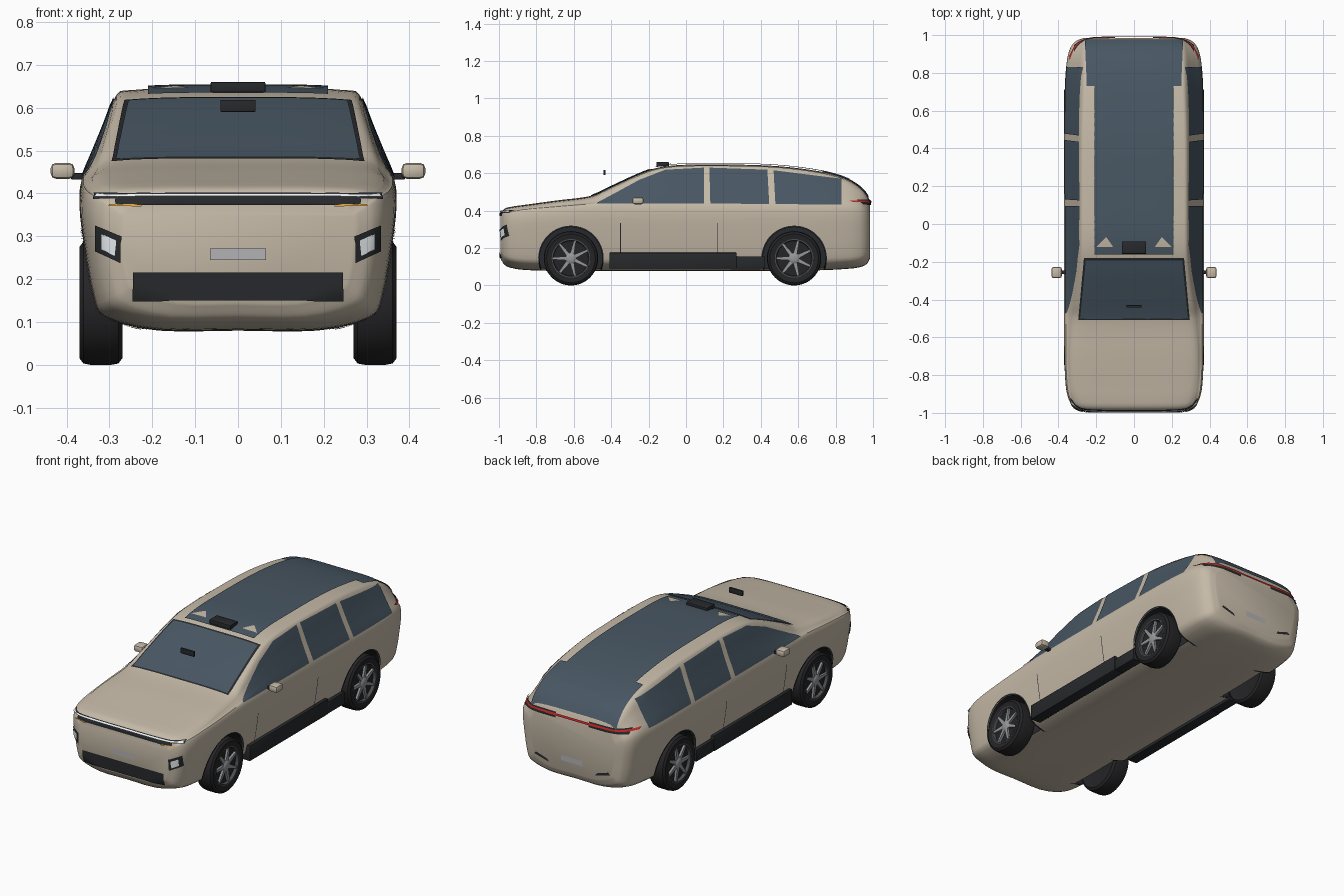
import bpy, bmesh, math
from mathutils import Vector, Matrix
from mathutils.bvhtree import BVHTree

if "Cube" in bpy.data.objects:
    bpy.data.objects.remove(bpy.data.objects["Cube"])


def material(name, r, g, b):
    m = bpy.data.materials.new(name)
    m.diffuse_color = (r, g, b, 1)
    m.use_nodes = True
    m.node_tree.nodes["Principled BSDF"].inputs["Base Color"].default_value = m.diffuse_color
    return m


PAINT = material("paint", .56, .49, .39)
BLACK = material("black_trim", .02, .022, .025)
GLASS = material("glass", .065, .095, .125)
TYRE = material("tyre", .018, .018, .02)
RIM = material("rim_dark", .07, .075, .08)
ALLOY = material("alloy", .3, .31, .32)
PLATE = material("plate", .45, .45, .47)
WHITE = material("white_lamp", .85, .88, .9)
RED = material("red_lamp", .6, .02, .02)
AMBER = material("amber_lamp", .8, .4, .05)


def finish(name, bm, mats, angle=35):
    me = bpy.data.meshes.new(name)
    bm.to_mesh(me)
    bm.free()
    for m in mats:
        me.materials.append(m)
    ob = bpy.data.objects.new(name, me)
    bpy.context.collection.objects.link(ob)
    smooth(ob, angle)
    return ob


def smooth(ob, angle=35):
    bpy.ops.object.select_all(action='DESELECT')
    ob.select_set(True)
    bpy.context.view_layer.objects.active = ob
    bpy.ops.object.shade_smooth_by_angle(angle=math.radians(angle))


def loft(bm, rings, caps=True):
    vs = [[bm.verts.new(p) for p in r] for r in rings]
    n = len(vs[0])
    for a, b in zip(vs, vs[1:]):
        for i in range(n):
            bm.faces.new((a[i], a[(i + 1) % n], b[(i + 1) % n], b[i]))
    if caps:
        bm.faces.new(vs[0])
        bm.faces.new(vs[-1])
    bmesh.ops.recalc_face_normals(bm, faces=bm.faces)


def spline(ts, rows, sub):
    """Smooth curve through rows of values given at parameters ts."""
    last = len(ts) - 1

    def tan(i, k):
        a, b = max(i - 1, 0), min(i + 1, last)
        return (rows[b][k] - rows[a][k]) / (ts[b] - ts[a])
    out = []
    for i in range(last):
        h = ts[i + 1] - ts[i]
        for j in range(sub + (i == last - 1)):
            t = j / sub
            out.append([(2*t**3 - 3*t*t + 1) * rows[i][k] + (t**3 - 2*t*t + t) * h * tan(i, k)
                        + (3*t*t - 2*t**3) * rows[i + 1][k] + (t**3 - t*t) * h * tan(i + 1, k)
                        for k in range(len(rows[0]))])
    return out


# Body stations: y, underside z, top z, half width, belt z, roof half width
STATIONS = [
    (-.992, .145, .385, .275, .345, .25), (-.97, .112, .41, .318, .375, .29),
    (-.93, .095, .421, .345, .39, .315), (-.86, .085, .431, .361, .402, .33),
    (-.7, .08, .453, .369, .415, .335), (-.5, .08, .480, .37, .43, .32),
    (-.42, .08, .517, .37, .432, .312), (-.2, .08, .615, .37, .432, .286),
    (-.08, .08, .640, .37, .432, .283), (.1, .08, .646, .37, .432, .283),
    (.45, .08, .640, .37, .432, .282), (.7, .083, .612, .367, .43, .275),
    (.85, .09, .573, .357, .428, .27), (.93, .10, .526, .338, .42, .262),
    (.97, .12, .480, .305, .40, .25), (.985, .15, .445, .265, .38, .22)]


def section(y, zb, zt, w, zs, wt):
    h, zr = zs - zb, zt - .015
    half = [(0, zb), (.5*w, zb), (.84*w, zb + .03), (.92*w, zb + .25*h), (.975*w, zb + .6*h),
            (w, zb + .85*h), (.985*w, zs)]
    half += [(.985*w + (wt - .985*w) * t, zs + (zr - zs) * t) for t in (.33, .67, 1)]
    half += [(wt - .035, zt - .005), (.5*wt, zt), (0, zt)]
    pts = spline(range(len(half)), half, 3)
    return [(x, y, z) for x, z in pts] + [(-x, y, z) for x, z in pts[-2:0:-1]]


bm = bmesh.new()
loft(bm, [section(*s) for s in spline([s[0] for s in STATIONS], STATIONS, 5)])
BODY = BVHTree.FromBMesh(bm)
body = finish("body", bm, [PAINT, BLACK])

# Wheel wells cut into the body
AXLES = (-.615, .578)
bm = bmesh.new()
for y in AXLES:
    for s in (-1, 1):
        bmesh.ops.create_cone(bm, cap_ends=True, segments=56, radius1=.167, radius2=.167, depth=.3,
                              matrix=Matrix.Translation((s * .4, y, .145)) @ Matrix.Rotation(math.pi / 2, 4, 'Y'))
for f in bm.faces:
    f.material_index = 1
cutter = finish("wheel_well_cutter", bm, [PAINT, BLACK])
mod = body.modifiers.new("wells", 'BOOLEAN')
mod.object, mod.operation, mod.solver = cutter, 'DIFFERENCE', 'EXACT'
bpy.context.view_layer.objects.active = body
bpy.ops.object.modifier_apply(modifier=mod.name)
bpy.data.objects.remove(cutter)
smooth(body, 35)

# Panels projected on the body: side (y,z), front (x,z), rear (x,z), top (x,y)
VIEWS = {'side': (lambda a, b: (2, a, b), (-1, 0, 0)), 'front': (lambda a, b: (a, -2, b), (0, 1, 0)),
         'rear': (lambda a, b: (a, 2, b), (0, -1, 0)), 'top': (lambda a, b: (a, b, 2), (0, 0, -1))}


def panel(name, view, lo, hi, mat, off=.004, mirror=False, seg=8, rows=8):
    place, d = VIEWS[view]
    d = Vector(d)

    def fine(line):
        out = [Vector(line[0])]
        for a, b in zip(line, line[1:]):
            out += [Vector(a).lerp(Vector(b), k / seg) for k in range(1, seg + 1)]
        return out
    bm = bmesh.new()
    for s in ((1, -1) if mirror else (1,)):
        grid = []
        for r in range(rows + 1):
            row = []
            for a, b in zip(fine(lo), fine(hi)):
                o = Vector(place(*a.lerp(b, r / rows)))
                p, n, _, _ = BODY.ray_cast(o, d)
                if p is None:
                    p, n, _, _ = BODY.find_nearest(o - d * d.dot(o))
                p = p + n * off
                row.append(bm.verts.new((s * p.x, p.y, p.z)))
            grid.append(row)
        out = Vector((-d.x * s, -d.y, -d.z))
        for a, b in zip(grid, grid[1:]):
            for i in range(len(a) - 1):
                f = bm.faces.new((a[i], a[i + 1], b[i + 1], b[i]))
                f.normal_update()
                if f.normal.dot(out) < 0:
                    f.normal_flip()
    return finish(name, bm, [mat])


def rect(name, view, a0, a1, b0, b1, mat, **kw):
    return panel(name, view, [(a0, b0), (a1, b0)], [(a0, b1), (a1, b1)], mat, **kw)


# Glazing
panel("front_side_window", 'side', [(-.475, .437), (-.25, .437), (-.11, .437), (.095, .437)],
      [(-.465, .445), (-.25, .563), (-.11, .617), (.095, .628)], GLASS, mirror=True)
panel("middle_side_window", 'side', [(.13, .437), (.445, .434)], [(.125, .628), (.435, .617)], GLASS, mirror=True)
panel("rear_side_window", 'side', [(.478, .434), (.83, .43)], [(.468, .614), (.83, .568)], GLASS, mirror=True)
panel("windshield_frame", 'top', [(-.295, -.508), (.295, -.508)], [(-.265, -.18), (.265, -.18)], BLACK, off=.003, seg=16)
panel("windshield", 'top', [(-.285, -.5), (.285, -.5)], [(-.255, -.192), (.255, -.192)], GLASS, off=.006, seg=16)
rect("roof_glass", 'top', -.21, .21, -.16, .87, GLASS, off=.008, seg=16, rows=24)
panel("rear_window", 'top', [(-.25, .73), (.25, .73)], [(-.258, .972), (.258, .972)], GLASS, off=.005, seg=16, rows=16)
panel("roof_fin", 'top', [(.11, -.12), (.2, -.12)], [(.145, -.07), (.15, -.07)], PAINT, off=.011, mirror=True)

# Front face
rect("light_bar_housing", 'front', -.335, .335, .386, .399, BLACK, seg=24, rows=3)
rect("light_bar", 'front', -.33, .33, .389, .395, WHITE, off=.008, seg=24, rows=2)
rect("upper_grille_slot", 'front', -.285, .285, .373, .387, BLACK, off=.005, seg=24, rows=3)
rect("turn_signal", 'front', .225, .3, .369, .373, AMBER, off=.006, mirror=True, rows=1)
panel("headlight_housing", 'front', [(.272, .237), (.33, .265)], [(.272, .3), (.33, .325)], BLACK, mirror=True)
panel("headlight", 'front', [(.285, .254), (.315, .27)], [(.281, .29), (.315, .306)], WHITE, off=.007, mirror=True)
rect("lower_grille", 'front', -.245, .245, .15, .215, BLACK, off=.006, seg=16)
rect("front_plate", 'front', -.065, .065, .245, .271, PLATE, off=.005)

# Rear face
rect("tail_light_housing", 'rear', .1, .315, .43, .458, BLACK, mirror=True, seg=16)
rect("tail_light_bar", 'rear', -.335, .335, .442, .451, RED, off=.007, seg=32, rows=2)
rect("rear_plate", 'rear', -.065, .065, .205, .235, PLATE, off=.005)
panel("rear_reflector", 'rear', [(.14, .175), (.23, .2)], [(.15, .19), (.22, .212)], BLACK, mirror=True)

# Sides: door seams, arch trims, sills
for i, y in enumerate((-.35, .17)):
    rect("door_seam_%d" % i, 'side', y - .002, y + .002, .1, .335, BLACK, off=.002, mirror=True, seg=1)
for label, y in zip(("front", "rear"), AXLES):
    arcs = [[(y + r * math.cos(t), .145 + r * math.sin(t)) for t in
             [math.radians(-20 + 220 * k / 40) for k in range(41)]] for r in (.167, .175)]
    panel(label + "_arch_trim", 'side', arcs[0], arcs[1], BLACK, off=.003, mirror=True, seg=1, rows=2)


def box(name, x0, x1, y0, y1, z0, z1, mat, bevel=0., mirror=False):
    bm = bmesh.new()
    for s in ((1, -1) if mirror else (1,)):
        m = Matrix.Translation((s * (x0 + x1) / 2, (y0 + y1) / 2, (z0 + z1) / 2))
        bmesh.ops.create_cube(bm, size=1, matrix=m @ Matrix.Diagonal((x1 - x0, y1 - y0, z1 - z0, 1)))
    if bevel:
        bmesh.ops.bevel(bm, geom=bm.edges[:], offset=bevel, segments=2, affect='EDGES', profile=.5)
    return finish(name, bm, [mat])


box("sill_step", .3, .36, -.41, .27, .09, .175, BLACK, .004, True)
box("sill_step_rear", .3, .357, .27, .42, .09, .155, BLACK, .004, True)
box("mirror_shell", .382, .437, -.287, -.227, .434, .471, PAINT, .012, True)
box("mirror_arm", .345, .39, -.265, -.245, .432, .447, BLACK, .003, True)
box("roof_sensor", -.064, .064, -.158, -.092, .636, .66, BLACK, .003)
box("cabin_mirror", -.041, .041, -.442, -.43, .59, .618, BLACK, .002)


# Wheels
def lathe(name, prof, s, y, mat):
    bm = bmesh.new()
    loft(bm, [[(s * x, y + r * math.cos(a), .145 + r * math.sin(a)) for a in
               [math.tau * k / 48 for k in range(48)]] for r, x in prof])
    return finish(name, bm, [mat], 40)


for end, y in zip(("front", "rear"), AXLES):
    for side, s in (("left", -1), ("right", 1)):
        tag = end + "_" + side
        lathe(tag + "_tyre", [(.09, .278), (.13, .27), (.142, .279), (.145, .295), (.145, .345), (.142, .361),
                              (.13, .37), (.103, .366), (.1, .35)], s, y, TYRE)
        lathe(tag + "_rim", [(.104, .34), (.103, .367), (.096, .367), (.092, .345), (.03, .343)], s, y, RIM)
        lathe(tag + "_hub", [(.03, .335), (.03, .36), (.022, .366), (.01, .368)], s, y, ALLOY)
        bm = bmesh.new()
        for k in range(7):
            a = math.tau * k / 7 + math.pi / 2
            res = bmesh.ops.create_cube(bm, size=1)
            for v in res['verts']:  # tapered spoke, wider at the hub
                outer = v.co.y > 0
                v.co = Vector((s * (.355 + v.co.x * .014), v.co.z * (.012 if outer else .022), .097 if outer else .02))
            bmesh.ops.transform(bm, verts=res['verts'], matrix=Matrix.Translation((0, y, .145)) @ Matrix.Rotation(a, 4, 'X'))
        bmesh.ops.recalc_face_normals(bm, faces=bm.faces)
        finish(tag + "_spokes", bm, [ALLOY])
